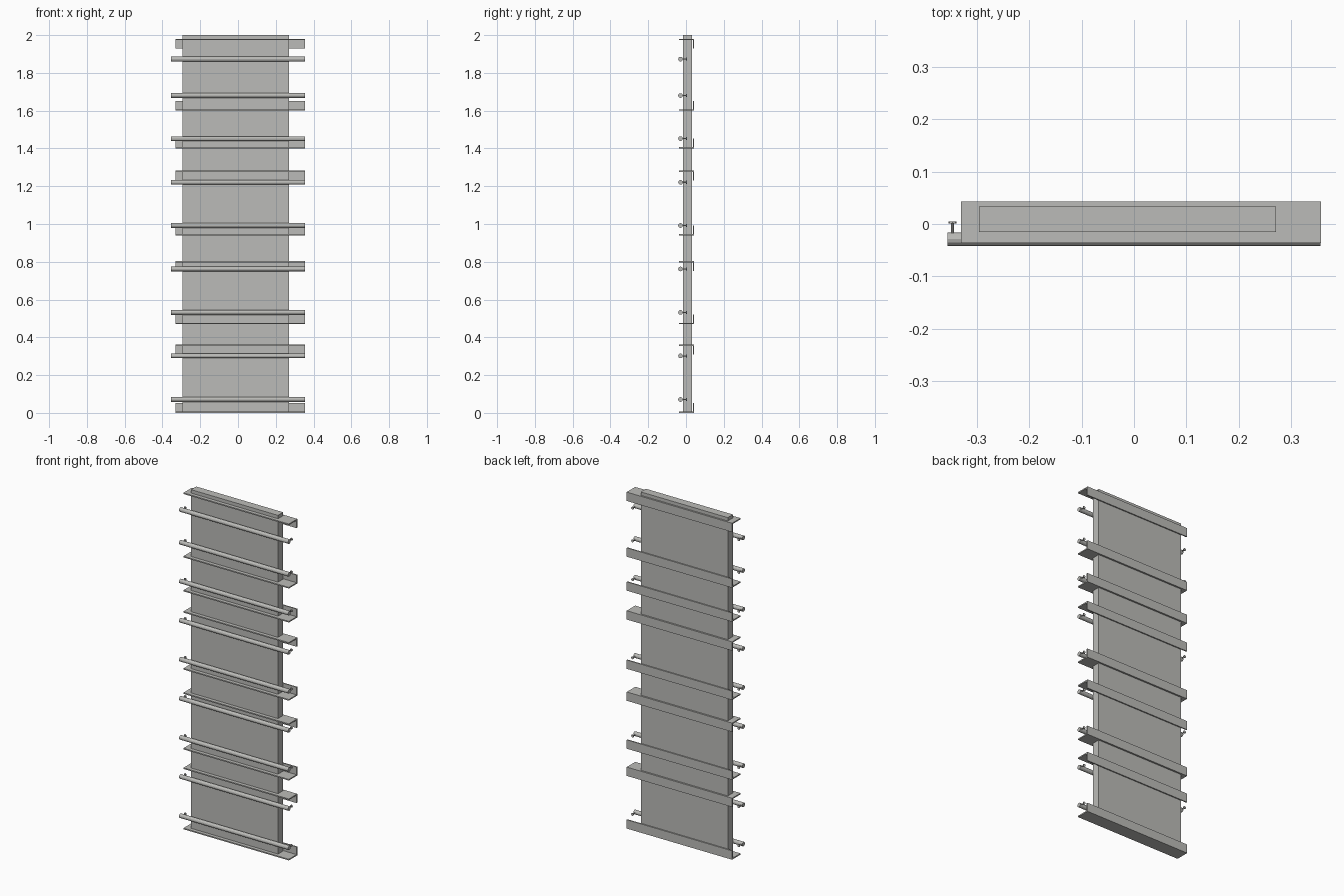
import bpy, math

if "Cube" in bpy.data.objects:
    bpy.data.objects.remove(bpy.data.objects["Cube"])

steel = bpy.data.materials.new("steel grey")
steel.diffuse_color = (0.50, 0.50, 0.48, 1)
steel.use_nodes = True
steel.node_tree.nodes["Principled BSDF"].inputs["Base Color"].default_value = steel.diffuse_color


def box(name, x, y, z):
    bpy.ops.mesh.primitive_cube_add(size=1, location=[(a + b) / 2 for a, b in (x, y, z)])
    o = bpy.context.object
    o.scale = [b - a for a, b in (x, y, z)]
    bpy.ops.object.transform_apply(location=False, rotation=False, scale=True)
    o.name = name
    o.data.materials.append(steel)


def cylinder(name, centre, r, depth, rot, sides):
    bpy.ops.mesh.primitive_cylinder_add(vertices=sides, radius=r, depth=depth,
                                        location=centre, rotation=rot)
    o = bpy.context.object
    o.name = name
    o.data.materials.append(steel)


def angle_bar(name, z0, z1, plate_on_top):
    """L profile in (y, z), extruded along x."""
    root, tip = (z1, z0) if plate_on_top else (z0, z1)
    t = -0.007 if plate_on_top else 0.007
    prof = [(-0.036, root), (0.043, root), (0.043, tip), (0.036, tip),
            (0.036, root + t), (-0.036, root + t)]
    n = len(prof)
    verts = [(x, y, z) for x in (-0.33, 0.356) for y, z in prof]
    faces = [(i, (i + 1) % n, n + (i + 1) % n, n + i) for i in range(n)]
    faces += [tuple(range(n))[::-1], tuple(range(n, 2 * n))]
    if not plate_on_top:
        faces = [f[::-1] for f in faces]
    faces = [f[::-1] for f in faces]
    me = bpy.data.meshes.new(name)
    me.from_pydata(verts, [], faces)
    o = bpy.data.objects.new(name, me)
    bpy.context.collection.objects.link(o)
    me.materials.append(steel)
    # make the normals consistently point outward
    bpy.context.view_layer.objects.active = o
    bpy.ops.object.select_all(action='DESELECT')
    o.select_set(True)
    bpy.ops.object.mode_set(mode='EDIT')
    bpy.ops.mesh.select_all(action='SELECT')
    bpy.ops.mesh.normals_make_consistent(inside=False)
    bpy.ops.object.mode_set(mode='OBJECT')


# Main slab
box("panel", (-0.295, 0.271), (-0.015, 0.033), (0.005, 2.0))

# Angle bars: bottom height, and whether the flat plate is the top leg
for z, top in [(0.0, False), (0.31, True), (0.47, False), (0.752, True), (0.94, False),
               (1.23, True), (1.40, False), (1.60, False), (1.928, True)]:
    angle_bar("angle_bar", z, z + 0.052, top)

# Round rods across the front, with a bolt behind each end
for z in [0.071, 0.302, 0.532, 0.762, 0.992, 1.221, 1.452, 1.68, 1.873]:
    cylinder("rod", (0, -0.029, z), 0.0125, 0.71, (0, math.pi / 2, 0), 12)
    for x in (-0.346, 0.346):
        cylinder("bolt_shank", (x, -0.010, z), 0.003, 0.024, (math.pi / 2, 0, 0), 8)
        cylinder("bolt_head", (x, 0.003, z), 0.008, 0.004, (math.pi / 2, 0, 0), 8)
